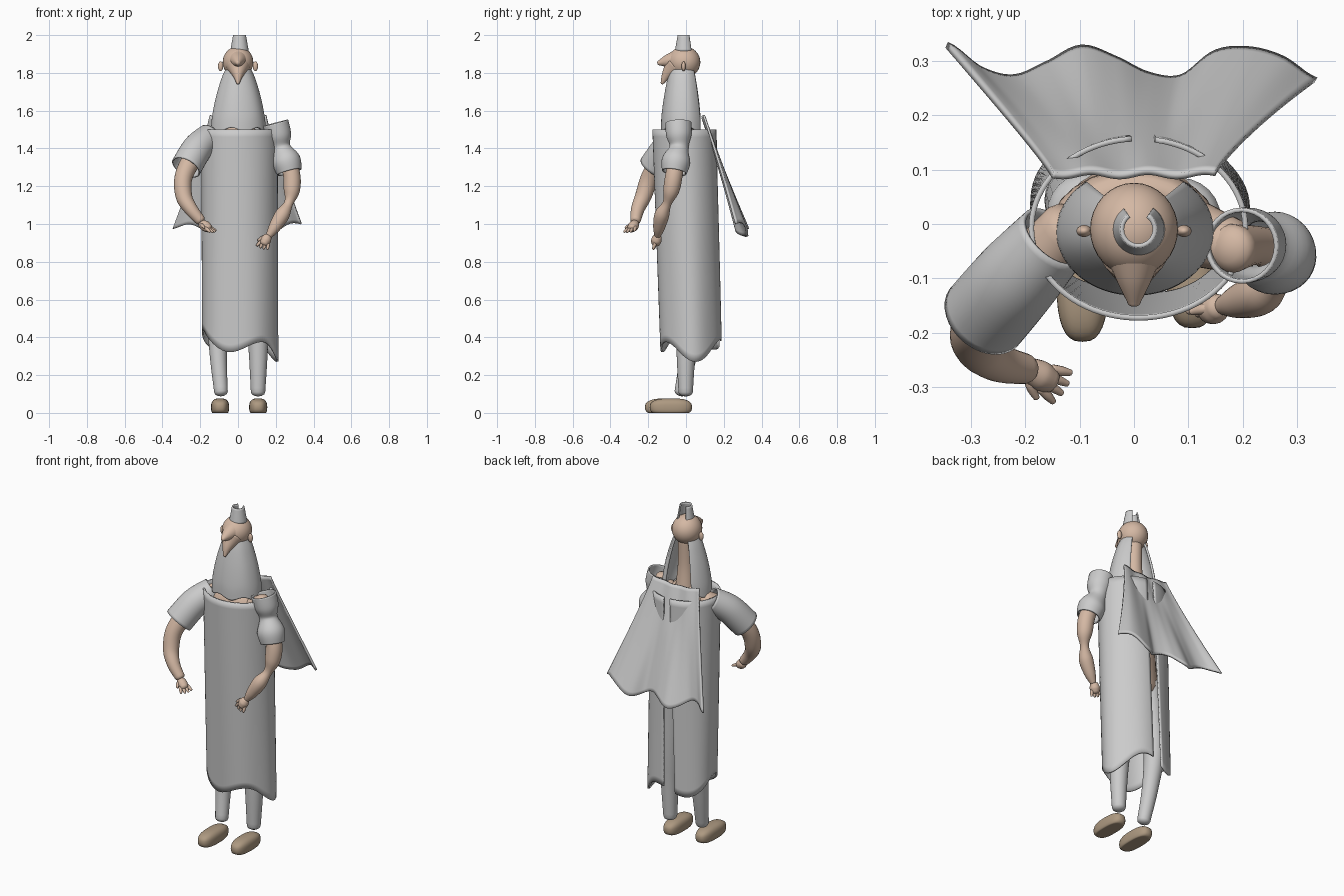
import bpy, bmesh, math
from mathutils import Vector

if "Cube" in bpy.data.objects:
    bpy.data.objects.remove(bpy.data.objects["Cube"])

def material(name, col):
    m = bpy.data.materials.new(name)
    m.diffuse_color = (*col, 1)
    m.use_nodes = True
    m.node_tree.nodes["Principled BSDF"].inputs["Base Color"].default_value = m.diffuse_color
    return m

SKIN = material("skin", (0.66, 0.48, 0.37))
LEATHER = material("leather", (0.42, 0.32, 0.22))

def finish(name, bm, mat=None, thick=0):
    bmesh.ops.recalc_face_normals(bm, faces=bm.faces)
    for f in bm.faces:
        f.smooth = True
    me = bpy.data.meshes.new(name)
    bm.to_mesh(me)
    bm.free()
    ob = bpy.data.objects.new(name, me)
    bpy.context.collection.objects.link(ob)
    if mat:
        me.materials.append(mat)
    if thick:
        s = ob.modifiers.new("thickness", 'SOLIDIFY')
        s.thickness, s.offset = thick, 0
    return ob

def spline(pts, t):
    """Catmull-Rom through equal-length tuples, t in 0..1"""
    n = len(pts) - 1
    i = min(int(t * n), n - 1)
    u = t * n - i
    a, b, c, d = (pts[max(0, min(n, k))] for k in (i - 1, i, i + 1, i + 2))
    return [0.5 * (2 * q + (r - p) * u + (2 * p - 5 * q + 4 * r - s) * u * u
                   + (3 * q - p - 3 * r + s) * u ** 3) for p, q, r, s in zip(a, b, c, d)]

def tube(name, pts, mat=None, thick=0, sides=24, flat=1):
    """Swept tube through (x, y, z, radius); solid with rounded ends unless thick is set"""
    bm = bmesh.new()
    steps = (len(pts) - 1) * 6
    rows = [spline(pts, i / steps) for i in range(steps + 1)]
    P = [Vector(r[:3]) for r in rows]
    R = [r[3] for r in rows]
    T = [(P[min(i + 1, steps)] - P[max(i - 1, 0)]).normalized() for i in range(steps + 1)]
    if not thick:
        for k, o in ((0, -1), (-1, 1)):
            p, r, t = P[k], R[k], T[k]
            caps = [(p + t * o * r * 0.6 * math.sin(a), r * math.cos(a), t) for a in (0.5, 1.0, 1.4)]
            for c in caps:
                idx = 0 if o < 0 else len(P)
                P.insert(idx, c[0]); R.insert(idx, c[1]); T.insert(idx, c[2])
    rings = []
    for p, r, t in zip(P, R, T):
        ref = Vector((1, 0, 0)) if abs(t.y) > 0.9 else Vector((0, 1, 0))
        n = t.cross(ref).normalized()
        b = t.cross(n)
        rings.append([bm.verts.new(p + n * r * math.cos(k * math.tau / sides)
                                   + b * r * flat * math.sin(k * math.tau / sides)) for k in range(sides)])
    for a, b in zip(rings, rings[1:]):
        for k in range(sides):
            bm.faces.new((a[k], a[k - 1], b[k - 1], b[k]))
    if not thick:
        bm.faces.new(rings[0])
        bm.faces.new(rings[-1])
    return finish(name, bm, mat, thick)

def sheet(name, f, nu, nv, thick, mat=None):
    """Cloth sheet from a function of u, v in 0..1"""
    bm = bmesh.new()
    g = [[bm.verts.new(f(i / nu, j / nv)) for i in range(nu + 1)] for j in range(nv + 1)]
    for a, b in zip(g, g[1:]):
        for i in range(nu):
            bm.faces.new((a[i], a[i + 1], b[i + 1], b[i]))
    return finish(name, bm, mat, thick)

def blob(name, c, r, mat=None, power=1, floor=None):
    bm = bmesh.new()
    bmesh.ops.create_uvsphere(bm, u_segments=32, v_segments=20, radius=1)
    for v in bm.verts:
        co = [c[k] + r[k] * math.copysign(abs(v.co[k]) ** power, v.co[k]) for k in range(3)]
        if floor is not None:
            co[2] = max(co[2], floor)
        v.co = co
    return finish(name, bm, mat)

# Shoes
blob("left_shoe", (-0.095, -0.1, 0.03), (0.048, 0.117, 0.047), LEATHER, 0.75, 0)
blob("right_shoe", (0.107, -0.08, 0.03), (0.048, 0.112, 0.047), LEATHER, 0.75, 0)

# Trouser legs
tube("left_leg", [(-0.09, -0.025, 0.11, 0.036), (-0.105, 0.015, 0.32, 0.046),
                  (-0.105, 0.045, 0.55, 0.06), (-0.085, 0.02, 0.92, 0.075)])
tube("right_leg", [(0.106, -0.002, 0.11, 0.038), (0.107, 0, 0.32, 0.05),
                   (0.1, 0.005, 0.55, 0.062), (0.085, 0.01, 0.92, 0.075)])

# Torso and neck
tube("torso", [(0, 0.01, 0.9, 0.14), (0, 0, 1.15, 0.13), (0, -0.01, 1.38, 0.155),
               (0, -0.01, 1.46, 0.14), (0, 0, 1.5, 0.09)], SKIN, flat=0.72)
tube("neck", [(0, 0.005, 1.48, 0.06), (0, 0, 1.64, 0.045), (0, 0, 1.8, 0.045)], SKIN)

# Robe: elliptical wrap, open in a slit down the back, wavy hem
def robe(u, v):
    slit = 0.01 - 0.035 * v
    half = 0.11 + 0.06 * v
    mid = math.pi / 2 - slit / 0.2
    a = mid + half + u * (math.tau - 2 * half)
    x, y = math.cos(a), math.sin(a)
    hem = 0.355 - 0.04 * x + 0.045 * math.sin(a * 3 - 2.1)
    z = 1.5 + (hem - 1.5) * v
    fold = 1 + 0.02 * v * math.sin(5 * a + 1)
    return (0.008 + 0.197 * x * fold, -0.008 + 0.033 * v + (0.165 - 0.008 * v) * y * fold, z)
sheet("robe", robe, 80, 30, 0.01)

# Cape: narrow at the shoulders, flaring into a rippled hem
HEM_Y = [(y,) for y in (0.33, 0.285, 0.27, 0.295, 0.325, 0.305, 0.275, 0.27, 0.315, 0.322, 0.305, 0.265)]
def cape(u, v):
    s = 2 * u - 1
    y1 = spline(HEM_Y, u)[0]
    y0 = 0.092 + 0.004 * math.sin(s * 9)
    y = y0 + (0.295 - y0) * v + (y1 - 0.295) * v ** 1.6
    z1 = 0.955 + 0.025 * math.sin(s * 8 + 1.0) + 0.02 * s * s
    return (s * (0.15 + 0.19 * v ** 1.15) - 0.005 * v, y, 1.56 + 0.015 * s * s + (z1 - 1.56) * v)
sheet("cape", cape, 60, 30, 0.012)

# Hair and beard shell, open at the back
BEARD = [(1.83, 0.056, 0.062), (1.77, 0.083, 0.078), (1.67, 0.113, 0.097), (1.57, 0.133, 0.11), (1.5, 0.139, 0.112)]
def beard(u, v):
    z, rx, ry = spline(BEARD, v)
    half = 0.68
    a = math.pi / 2 + half + u * (math.tau - 2 * half)
    z += 0.01 * v * math.sin(a * 6)
    return (0.002 + rx * math.cos(a), -0.014 + ry * math.sin(a), z)
sheet("beard", beard, 50, 24, 0.012)

# Hair tuft: C-shaped tapering shell on the crown
def tuft(u, v):
    a = math.pi / 2 + 0.6 + u * (math.tau - 1.2)
    r = 0.03 + 0.015 * v
    return (0.008 + r * math.cos(a), -0.01 + r * math.sin(a), 2.0 - 0.085 * v)
sheet("hair_tuft", tuft, 32, 8, 0.008)

# Head, pointed nose and chin, ears
blob("head", (0, -0.01, 1.857), (0.081, 0.086, 0.083), SKIN)
tube("nose", [(0, -0.05, 1.868, 0.055), (0, -0.1, 1.862, 0.034), (0, -0.145, 1.852, 0.012)], SKIN)
tube("chin", [(0, -0.06, 1.83, 0.06), (0, -0.1, 1.79, 0.03), (0, -0.127, 1.745, 0.008)], SKIN)
for n, s in (("left", -1), ("right", 1)):
    blob(n + "_ear", (s * 0.092, -0.013, 1.835), (0.014, 0.011, 0.026), SKIN)

# Sleeves
tube("left_sleeve", [(-0.148, -0.025, 1.465, 0.066), (-0.215, -0.1, 1.4, 0.076),
                     (-0.275, -0.17, 1.3, 0.078)], None, 0.008, 32)
tube("right_sleeve", [(0.198, -0.04, 1.535, 0.066), (0.215, -0.038, 1.47, 0.063),
                      (0.228, -0.037, 1.405, 0.046), (0.255, -0.052, 1.335, 0.072),
                      (0.272, -0.062, 1.275, 0.062)], None, 0.008, 32)

# Arms
tube("left_arm", [(-0.12, -0.01, 1.46, 0.055), (-0.21, -0.1, 1.39, 0.055), (-0.285, -0.185, 1.26, 0.048),
                  (-0.287, -0.225, 1.15, 0.044), (-0.25, -0.255, 1.08, 0.036), (-0.2, -0.267, 1.02, 0.028)], SKIN)
tube("right_shoulder", [(0.12, -0.02, 1.44, 0.06), (0.18, -0.04, 1.47, 0.05)], SKIN)
tube("right_arm", [(0.18, -0.045, 1.5, 0.045), (0.228, -0.04, 1.4, 0.036), (0.28, -0.06, 1.28, 0.045),
                   (0.285, -0.078, 1.18, 0.043), (0.268, -0.1, 1.11, 0.024), (0.235, -0.127, 1.05, 0.039),
                   (0.195, -0.142, 0.985, 0.032), (0.165, -0.15, 0.94, 0.018)], SKIN)

# Hands: palm, four fingers fanned across it, thumb
def hand(name, wrist, along, across, thumb):
    w, d, c, th = (Vector(k) for k in (wrist, along, across, thumb))
    tube(name + "_palm", [(*w, 0.024), (*(w + d * 0.022), 0.028), (*(w + d * 0.045), 0.024)], SKIN, sides=16)
    for i in range(4):
        o = (i - 1.5) * 0.014
        a = w + d * 0.04 + c * o
        b = w + d * (0.085 - 0.006 * abs(i - 1.5)) + c * o * 1.5
        tube(f"{name}_finger_{i + 1}", [(*a, 0.0095), (*((a + b) / 2), 0.009), (*b, 0.006)], SKIN, sides=12)
    tube(name + "_thumb", [(*w, 0.012), (*(w + th * 0.025 + d * 0.01), 0.01), (*(w + th * 0.04 + d * 0.03), 0.006)],
         SKIN, sides=12)
hand("left_hand", (-0.19, -0.27, 1.0), (0.75, -0.4, -0.5), (0.5, 0.85, 0.1), (-0.3, -0.95, -0.1))
hand("right_hand", (0.155, -0.152, 0.93), (-0.35, -0.2, -0.7), (0.9, -0.2, -0.3), (-0.95, -0.1, 0.1))
